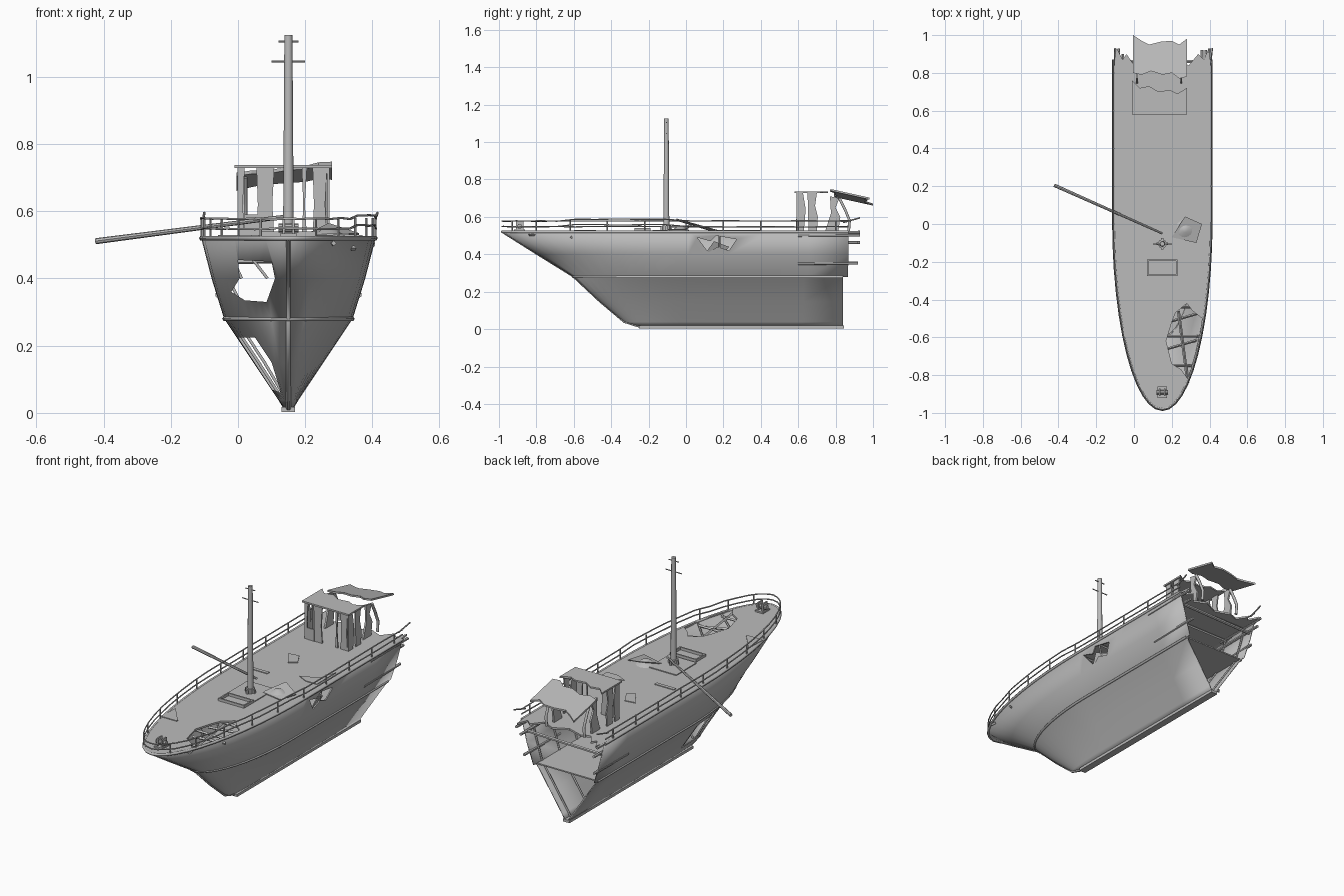
import bpy, bmesh, math, random
from mathutils import Vector

random.seed(4)
cube = bpy.data.objects.get("Cube")
if cube:
    bpy.data.objects.remove(cube)

grey = bpy.data.materials.new("weathered grey")
grey.use_nodes = True
grey.diffuse_color = (0.5, 0.5, 0.5, 1)
grey.node_tree.nodes["Principled BSDF"].inputs["Base Color"].default_value = (0.5, 0.5, 0.5, 1)

CX = 0.15          # centreline of the ship
DECK = 0.525       # deck surface height


def activate(ob):
    bpy.ops.object.select_all(action='DESELECT')
    ob.select_set(True)
    bpy.context.view_layer.objects.active = ob


def add(name, bm, smooth=False):
    bmesh.ops.recalc_face_normals(bm, faces=bm.faces[:])
    me = bpy.data.meshes.new(name)
    bm.to_mesh(me)
    bm.free()
    me.materials.append(grey)
    ob = bpy.data.objects.new(name, me)
    bpy.context.collection.objects.link(ob)
    if smooth:
        activate(ob)
        bpy.ops.object.shade_smooth_by_angle(angle=math.radians(35))
    return ob


def prism(name, pts, vec):
    """Flat polygon extruded along a vector."""
    bm = bmesh.new()
    face = bm.faces.new([bm.verts.new(p) for p in pts])
    new = bmesh.ops.extrude_face_region(bm, geom=[face], use_keep_orig=True)["geom"]
    bmesh.ops.translate(bm, verts=[g for g in new if isinstance(g, bmesh.types.BMVert)], vec=vec)
    return add(name, bm)


def box(name, lo, hi):
    (a, b, c), (d, e, f) = lo, hi
    return prism(name, [(a, b, c), (d, b, c), (d, e, c), (a, e, c)], (0, 0, f - c))


def rod(name, a, b, r, sides=8, r2=None):
    a, b = Vector(a), Vector(b)
    bm = bmesh.new()
    bmesh.ops.create_cone(bm, cap_ends=True, segments=sides, radius1=r,
                          radius2=r if r2 is None else r2, depth=(b - a).length)
    bm.transform((b - a).to_track_quat('Z', 'Y').to_matrix().to_4x4())
    bmesh.ops.translate(bm, verts=bm.verts[:], vec=(a + b) / 2)
    return add(name, bm, sides > 4)


def pipe(name, pts, r):
    cu = bpy.data.curves.new(name, 'CURVE')
    cu.dimensions = '3D'
    cu.bevel_depth, cu.bevel_resolution, cu.use_fill_caps = r, 1, True
    sp = cu.splines.new('POLY')
    sp.points.add(len(pts) - 1)
    for p, q in zip(sp.points, pts):
        p.co = (*q, 1)
    cu.materials.append(grey)
    ob = bpy.data.objects.new(name, cu)
    bpy.context.collection.objects.link(ob)
    activate(ob)
    bpy.ops.object.convert(target='MESH')
    return ob


def cut(ob, cutters):
    for c in cutters:
        m = ob.modifiers.new("hole", 'BOOLEAN')
        m.operation, m.solver, m.object = 'DIFFERENCE', 'EXACT', c
        activate(ob)
        bpy.ops.object.modifier_apply(modifier=m.name)
        bpy.data.objects.remove(c)


# Waterlines: height, stem y, half width, bow length, stern y
LINES = [(0.015, -0.25, 0.012, 0.15, 0.84), (0.04, -0.33, 0.027, 0.3, 0.84),
         (0.15, -0.46, 0.1, 0.45, 0.84), (0.28, -0.6, 0.187, 0.6, 0.84),
         (0.281, -0.6, 0.188, 0.6, 0.865), (0.4, -0.79, 0.225, 0.8, 0.87),
         (0.52, -0.98, 0.256, 1.0, 0.87)]


def half_width(line, y):
    t = min(max((y - line[1]) / line[3], 0), 1)
    return line[2] * math.sqrt(1 - (1 - t) ** 2)


def outline(line, grow=0.0, z=None):
    """Waterline from the right stern round the bow to the left stern."""
    z0, stem, w, length, end = line
    z = z0 if z is None else z
    side = []
    for i in range(13):
        a = math.pi / 2 * i / 12
        side.append(((w + grow) * math.sin(a), stem - grow + (length + grow) * (1 - math.cos(a))))
    start = side[-1][1]
    side += [(w + grow, start + (end - start) * i / 4) for i in range(1, 5)]
    return ([Vector((CX - x, y, z)) for x, y in reversed(side)]
            + [Vector((CX + x, y, z)) for x, y in side[1:]])


# Hull shell, open at the broken stern
bm = bmesh.new()
rows = [[bm.verts.new(p) for p in outline(l)] for l in LINES]
for low, high in zip(rows, rows[1:]):
    for i in range(len(low) - 1):
        bm.faces.new((low[i], low[i + 1], high[i + 1], high[i]))
hull = add("hull", bm, True)
solid = hull.modifiers.new("plating", 'SOLIDIFY')
solid.thickness, solid.offset = 0.007, 0
activate(hull)
bpy.ops.object.modifier_apply(modifier=solid.name)
bow_hole = [(0, .455), (.1, .45), (.11, .4), (.085, .33), (.02, .335), (-.02, .36), (.005, .4)]
keel_hole = [(0, .225), (.05, .225), (.1, .15), (.128, .06), (.1, .07), (.03, .17)]
side_hole = [(.06, .49), (.13, .47), (.16, .5), (.27, .48), (.23, .42), (.17, .44), (.12, .41)]
cut(hull, [prism("bow_cutter", [(x, -1.1, z) for x, z in bow_hole], (0, 1, 0)),
           prism("keel_cutter", [(x, -1.1, z) for x, z in keel_hole], (0, 1, 0)),
           prism("side_cutter", [(0.3, y, z) for y, z in side_hole], (0.3, 0, 0))])
prism("bent_hull_plate", [(.37, .1, .4), (.35, .2, .4), (.36, .23, .44), (.385, .15, .47)], (.006, 0, 0))

# Keel, stem, rubbing strake and gunwale
box("keel", (CX - .02, -.25, 0.003), (CX + .02, .845, .018))
pipe("stem", [(CX, l[1], l[0]) for l in LINES], 0.008)
pipe("rubbing_strake", outline(LINES[3], 0.003), 0.007)
pipe("gunwale", outline(LINES[-1], 0.002), 0.008)

# Main deck with ragged stern edge and a hole near the bow
ragged = [(.395, .93), (.37, .87), (.34, .9), (.29, .84), (.22, .87), (.14, .83),
          (.05, .86), (0, .84), (-.04, .9), (-.06, .87), (-.09, .93)]
deck = prism("main_deck", outline(LINES[-1], -.003, DECK - .01) + [Vector((x, y, DECK - .01)) for x, y in ragged],
             (0, 0, 0.01))
deck_hole = [(.17, -.62), (.2, -.52), (.22, -.47), (.28, -.42), (.31, -.46), (.36, -.5),
             (.345, -.62), (.31, -.74), (.285, -.82), (.25, -.77), (.2, -.74)]
cut(deck, [prism("deck_cutter", [(x, y, .4) for x, y in deck_hole], (0, 0, .3))])
prism("lower_deck", outline(LINES[3], -.006, 0.278), (0, 0, 0.007))

# Frames inside the hull and beams under the deck
for k in range(11):
    y = -0.75 + k * 0.155
    for s in (-1, 1):
        ls = [l for l in LINES if l[1] < y - 0.03]
        pts = [(CX + s * (max(half_width(l, y) - .008, 0)), y, l[0]) for l in ls]
        if len(pts) > 1:
            pipe("hull_frame", pts, 0.005)
    w = half_width(LINES[-1], y) - .01
    rod("deck_beam", (CX - w, y, .505), (CX + w, y, .505), .007, 4)
rod("deck_stringer", (.235, -.46, .505), (.285, -.84, .505), .008, 4)
for y in (-.52, -.66):
    rod("broken_beam", (.18, y, .5), (.35, y + .05, .49), .007, 4)

# Broken beams at the stern
rod("stern_crossbeam", (-.08, .86, .45), (.38, .86, .46), .009, 6)
for x, z, end in ((-.08, .46, .93), (.38, .46, .92), (.36, .35, .92), (-.06, .35, .9), (-.1, .515, .93), (.4, .5, .93)):
    rod("broken_stringer", (x, .6, z), (x, end, z + .003), .008, 6)

# Railings: two rails on posts
rail = outline(LINES[-1], 0.004)
for h in (.548, .578):
    pipe("rail", [(p.x, p.y, h + (.01 if p.x > CX and -.6 < p.y < 0 else 0)
                   + random.uniform(-.002, .002)) for p in rail], 0.0035)
for y in (-.93, -.8, -.62, -.42, -.22, 0, .2, .4, .6, .8):
    for s in (-1, 1):
        x = CX + s * (half_width(LINES[-1], y) + .002)
        rod("rail_post", (x, y, .515), (x, y, .58), .004, 6)
rod("bent_rail_end", (.405, .84, .57), (.415, .93, .595), .004, 6)
rod("bent_rail_end", (-.105, .84, .57), (-.1, .93, .595), .004, 6)

# Mast, crossbars and boom
rod("mast", (CX, -.105, .52), (CX, -.105, 1.125), .016, 12, .012)
rod("mast_crossbar", (.1, -.105, 1.045), (.2, -.105, 1.045), .003, 6)
rod("mast_top_bar", (.12, -.105, 1.105), (.18, -.105, 1.105), .003, 6)
rod("mast_collar", (CX, -.105, .52), (CX, -.105, .555), .024, 8)
for dx, dy in ((.03, .006), (.006, .03)):
    box("mast_bracket", (CX - dx, -.105 - dy, .52), (CX + dx, -.105 + dy, .55))
rod("boom", (.15, -.05, .585), (-.422, .205, .511), .006, 8, .009)

# Cargo hatch frame, lid and loose deck plates
for y in (-.275, -.197):
    box("hatch_side", (.07, y, DECK), (.23, y + .008, .54))
for x in (.07, .222):
    box("hatch_end", (x, -.275, DECK), (x + .008, -.19, .54))
box("hatch_cover", (.06, -.18, DECK), (.23, 0, .53))
loose = [[(.24, .2), (.34, .24), (.37, .34), (.37, .17), (.3, .17)],
         [(.04, .39), (.1, .3), (.14, .33), (.1, .4)],
         [(-.03, .13), (.09, .13), (.09, .15), (-.03, .15)],
         [(-.06, -.6), (.04, -.6), (.04, -.59), (-.05, -.48)]]
for pts in loose:
    prism("loose_deck_plate", [(x, y, DECK) for x, y in pts], (0, 0, .004))
prism("buckled_plate", [(.2, -.07, .526), (.33, -.1, .53), (.36, .0, .53), (.27, .04, .56)], (0, 0, .005))
rod("deck_bulge", (.27, -.03, .52), (.27, -.03, .55), .06, 14, .015)

# Windlass at the bow
box("windlass_base", (.125, -.92, DECK), (.175, -.86, .533))
rod("windlass_drum", (.12, -.89, .55), (.18, -.89, .55), .013, 10)
for x in (.132, .16):
    box("windlass_cheek", (x, -.91, DECK), (x + .008, -.87, .575))

# Wheelhouse front part: torn roof on wall remnants
roof = [(-.01, .58), (.28, .58), (.28, .72), (.23, .69), (.19, .71), (.13, .7), (.08, .73), (.03, .72), (-.01, .76)]
prism("front_roof", [(x, y, .728) for x, y in roof], (0, 0, .009))
for x0, x1 in ((.0, .02), (.055, .108), (.19, .205), (.222, .265)):
    prism("front_wall_strip", [(x0, .59, DECK), (x1, .59, DECK), (x1 - .006, .59, .62), (x1, .59, .73), (x0, .59, .73),
                               (x0 + .004, .59, .62)], (0, .007, 0))
for x in (-.002, .265):
    prism("side_wall_strip", [(x, .59, DECK), (x, .63, DECK), (x, .64, .64), (x, .625, .73), (x, .59, .73)], (.007, 0, 0))
    prism("rear_wall_strip", [(x, .655, DECK), (x, .7, DECK), (x, .705, .6), (x, .69, .66), (x, .7, .73), (x, .65, .73)],
          (.007, 0, 0))
box("front_sill", (.02, .588, DECK), (.06, .596, .59))

# Wheelhouse rear part: sagging tilted roof on bent walls
back = [(-.005, .8), (.04, .79), (.09, .81), (.15, .79), (.2, .8), (.24, .77), (.28, .78),
        (.28, .98), (.24, .95), (.2, .97), (.14, .965), (.08, .95), (.04, .97), (-.005, 1.0)]
prism("rear_roof", [(x, y, .705 + .1 * x - .22 * (y - .8)) for x, y in back], (0, 0, .01))
for x in (.01, .245):
    prism("rear_side_wall", [(x, .745, DECK), (x, .815, DECK), (x, .825, .6), (x, .8, .65), (x, .82, .7), (x, .77, .71),
                             (x, .775, .62)], (.01, 0, 0))
    pipe("bent_stanchion", [(x + .01, .87, DECK), (x + .01, .875, .58), (x + .01, .85, .64), (x + .01, .82, .7)], .008)
